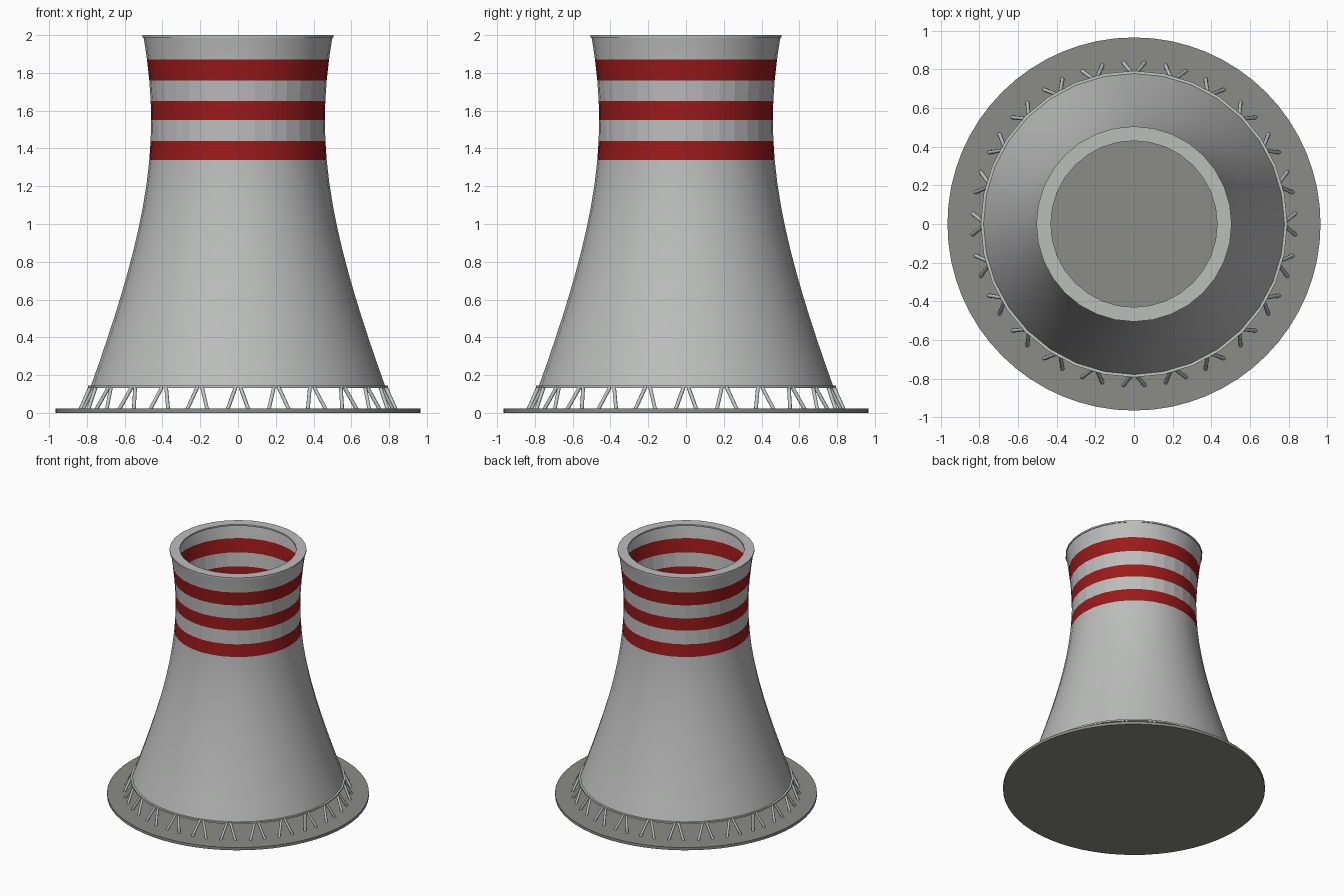
import bpy, bmesh, math
from mathutils import Vector

if "Cube" in bpy.data.objects:
    bpy.data.objects.remove(bpy.data.objects["Cube"])


def material(name, rgb):
    m = bpy.data.materials.new(name)
    m.diffuse_color = (*rgb, 1)
    m.use_nodes = True
    m.node_tree.nodes["Principled BSDF"].inputs["Base Color"].default_value = m.diffuse_color
    return m


concrete = material("concrete grey", (0.50, 0.51, 0.50))
red = material("warning red", (0.33, 0.01, 0.01))
slab = material("slab grey", (0.26, 0.26, 0.24))
steel = material("column grey", (0.55, 0.56, 0.56))


def radius(z):
    # hyperboloid with its throat at z = 1.55
    return 0.46 * math.sqrt(1 + ((z - 1.55) / 1.03) ** 2)


def lathe(name, profile, sides, mats, closed=True):
    """Spin a list of (radius, z) points around z."""
    bm = bmesh.new()
    rings = [[bm.verts.new((r * math.cos(a), r * math.sin(a), z))
              for a in (2 * math.pi * i / sides for i in range(sides))]
             for r, z in profile]
    pairs = list(zip(rings, rings[1:]))
    if closed:
        pairs.append((rings[-1], rings[0]))
    for lo, hi in pairs:
        for i in range(sides):
            j = (i + 1) % sides
            bm.faces.new((lo[i], lo[j], hi[j], hi[i]))
    bmesh.ops.recalc_face_normals(bm, faces=bm.faces)
    me = bpy.data.meshes.new(name)
    bm.to_mesh(me)
    bm.free()
    ob = bpy.data.objects.new(name, me)
    bpy.context.collection.objects.link(ob)
    for m in mats:
        me.materials.append(m)
    return ob


def smooth(ob, angle=30):
    bpy.ops.object.select_all(action='DESELECT')
    ob.select_set(True)
    bpy.context.view_layer.objects.active = ob
    bpy.ops.object.shade_smooth_by_angle(angle=math.radians(angle))


# ground slab
bpy.ops.mesh.primitive_cylinder_add(vertices=64, radius=0.965, depth=0.022,
                                    location=(0, 0, 0.011))
base = bpy.context.object
base.name = "base_slab"
base.data.materials.append(slab)
smooth(base)

# thin curved shell, outer wall up and inner wall down, with painted bands
bands = [(1.34, 1.44), (1.55, 1.65), (1.76, 1.87)]
heights = [0.14 + 0.12 * i for i in range(10)] + [z for b in bands for z in b] + [1.93, 1.99]
outer = [(radius(z), z) for z in heights]
inner = [(r - 0.012, z) for r, z in reversed(outer)]
shell = lathe("tower_shell", outer + inner, 32, [concrete, red])
smooth(shell)
for p in shell.data.polygons:
    z = p.center.z
    p.material_index = int(any(lo < z < hi for lo, hi in bands))
    if 1.44 < z < 1.76 and not p.material_index:
        p.use_smooth = False

# flat rim at the top and thin ring beam at the bottom
rim = lathe("top_rim", [(0.43, 1.988), (0.505, 1.988), (0.505, 2.0), (0.43, 2.0)],
            32, [concrete])
beam = lathe("ring_beam", [(0.765, 0.132), (0.793, 0.132), (0.793, 0.144), (0.765, 0.144)],
             32, [steel])
smooth(rim)
smooth(beam)

# 24 pairs of slanted columns, each pair meeting at the ring beam
bm = bmesh.new()
for i in range(24):
    a = 2 * math.pi * i / 24
    out = Vector((math.cos(a), math.sin(a), 0))
    side = Vector((-math.sin(a), math.cos(a), 0))
    for s in (-1, 1):
        foot = out * 0.835 + side * s * 0.055 + Vector((0, 0, 0.018))
        head = out * 0.782 + side * s * 0.012 + Vector((0, 0, 0.138))
        d = head - foot
        new = bmesh.ops.create_cone(bm, cap_ends=True, segments=8, radius1=0.01,
                                    radius2=0.01, depth=d.length)["verts"]
        rot = d.to_track_quat('Z', 'Y').to_matrix()
        bmesh.ops.rotate(bm, verts=new, matrix=rot)
        bmesh.ops.translate(bm, verts=new, vec=(foot + head) / 2)
me = bpy.data.meshes.new("support_columns")
bm.to_mesh(me)
bm.free()
me.materials.append(steel)
columns = bpy.data.objects.new("support_columns", me)
bpy.context.collection.objects.link(columns)
smooth(columns, 50)
